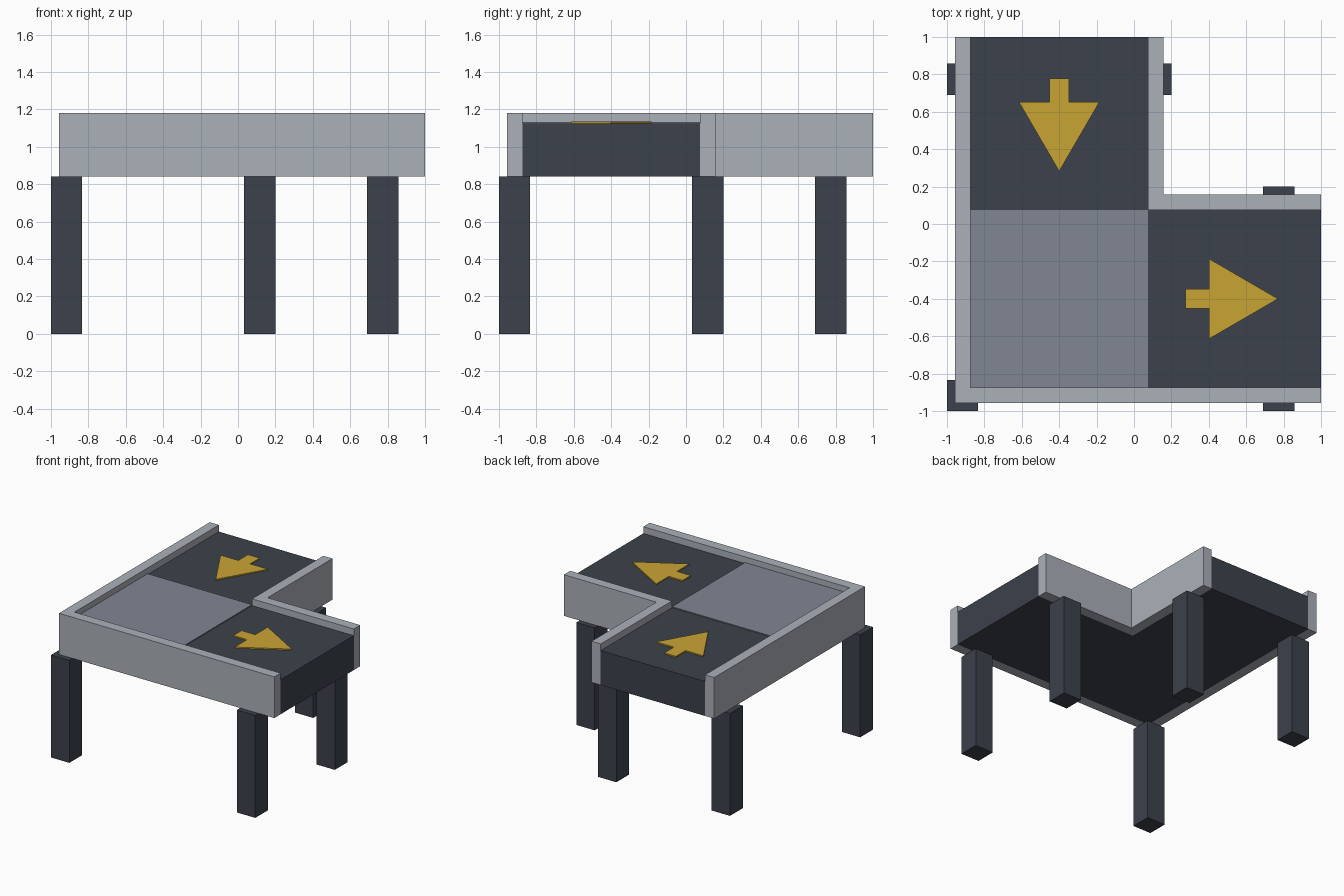
import bpy, bmesh

if "Cube" in bpy.data.objects:
    bpy.data.objects.remove(bpy.data.objects["Cube"])


def material(name, rgb):
    # convert sRGB 0-255 to linear
    lin = [((c / 255 + 0.055) / 1.055) ** 2.4 for c in rgb]
    m = bpy.data.materials.new(name)
    m.diffuse_color = (*lin, 1)
    m.use_nodes = True
    m.node_tree.nodes["Principled BSDF"].inputs["Base Color"].default_value = m.diffuse_color
    return m


dark = material("dark_slate", (60, 66, 76))
grey = material("light_grey", (171, 176, 185))
plate = material("blue_grey", (129, 134, 148))
yellow = material("arrow_yellow", (202, 165, 52))


def prism(name, outline, z0, z1, mat):
    """Extrude a counter-clockwise outline from z0 to z1."""
    bm = bmesh.new()
    face = bm.faces.new([bm.verts.new((x, y, z0)) for x, y in outline])
    ext = bmesh.ops.extrude_face_region(bm, geom=[face], use_keep_orig=True)
    for v in ext["geom"]:
        if isinstance(v, bmesh.types.BMVert):
            v.co.z = z1
    bmesh.ops.recalc_face_normals(bm, faces=bm.faces[:])
    me = bpy.data.meshes.new(name)
    bm.to_mesh(me)
    bm.free()
    me.materials.append(mat)
    ob = bpy.data.objects.new(name, me)
    bpy.context.collection.objects.link(ob)
    return ob


def rect(x0, y0, x1, y1):
    return [(x0, y0), (x1, y0), (x1, y1), (x0, y1)]


BOT, BELT, TOP = 0.842, 1.125, 1.18
A, B = -0.957, -0.874     # outer rail, outside and inside
C, D = 0.075, 0.158       # inner rail, inside and outside

# L-shaped belt body
prism("belt_body", [(B, B), (1, B), (1, C), (C, C), (C, 1), (B, 1)], BOT, BELT, dark)

# L-shaped side rails
prism("outer_rail", [(A, A), (1, A), (1, B), (B, B), (B, 1), (A, 1)], BOT, TOP, grey)
prism("inner_rail", [(C, C), (1, C), (1, D), (D, D), (D, 1), (C, 1)], BOT, TOP, grey)

# Corner turning plate
prism("corner_plate", rect(B, B, C, C), BELT, BELT + 0.008, plate)

# Direction arrows: (along travel, across)
arrow = [(0.275, -0.053), (0.40, -0.053), (0.40, -0.215), (0.77, 0),
         (0.40, 0.215), (0.40, 0.053), (0.275, 0.053)]
prism("exit_arrow", [(u, v - 0.4) for u, v in arrow], BELT, BELT + 0.0095, yellow)
prism("entry_arrow", [(v - 0.4, 1.052 - u) for u, v in arrow], BELT, BELT + 0.0095, yellow)

# Five square legs
W = 0.167
for i, (x, y) in enumerate([(-1, -1), (-1, 0.69), (0.033, 0.69), (0.69, -1), (0.69, 0.033)]):
    prism(f"leg_{i + 1}", rect(x, y, x + W, y + W), 0, BOT, dark)
